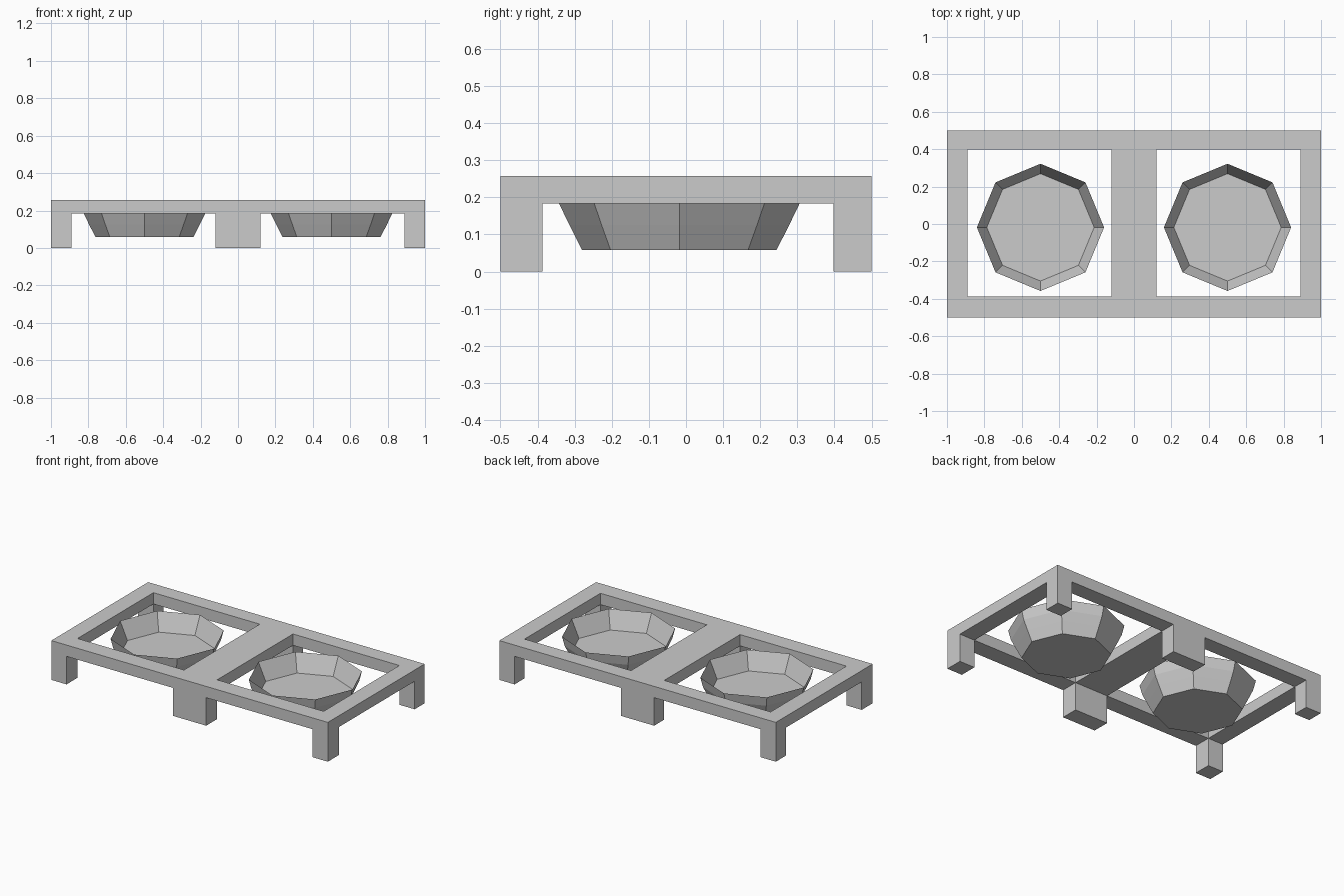
import bpy, bmesh
from math import cos, sin, pi

if "Cube" in bpy.data.objects:
    bpy.data.objects.remove(bpy.data.objects["Cube"])

XS = [-1, -0.89, -0.12, 0.12, 0.89, 1]
YS = [-0.5, -0.387, 0.397, 0.5]
ZS = [0, 0.183, 0.257]


def finish(bm, name):
    mesh = bpy.data.meshes.new(name)
    bm.to_mesh(mesh)
    bm.free()
    obj = bpy.data.objects.new(name, mesh)
    bpy.context.collection.objects.link(obj)
    return obj


def solid(i, j, k):
    """Grid cell filled: rails and cross bars on top, six legs below."""
    if not (0 <= i < 5 and 0 <= j < 3 and 0 <= k < 2):
        return False
    bar, rail = i % 2 == 0, j % 2 == 0
    return (bar or rail) if k else (bar and rail)


# Stand: one welded shell made of the outer faces of the filled cells
bm = bmesh.new()
for i in range(5):
    for j in range(3):
        for k in range(2):
            if not solid(i, j, k):
                continue
            cell = (i, j, k)
            for axis in range(3):
                for side in (0, 1):
                    n = list(cell)
                    n[axis] += 1 if side else -1
                    if solid(*n):
                        continue
                    ring = []
                    for a, b in ((0, 0), (1, 0), (1, 1), (0, 1)):
                        p = list(cell)
                        p[axis] += side
                        p[(axis + 1) % 3] += a
                        p[(axis + 2) % 3] += b
                        ring.append(bm.verts.new((XS[p[0]], YS[p[1]], ZS[p[2]])))
                    bm.faces.new(ring if side else ring[::-1])
bmesh.ops.remove_doubles(bm, verts=bm.verts, dist=1e-5)
bmesh.ops.dissolve_limit(bm, angle_limit=0.01, verts=bm.verts, edges=bm.edges)
bmesh.ops.recalc_face_normals(bm, faces=bm.faces)
finish(bm, "feeder_stand")


# Bowls: eight-sided lathe with a thick base and a sharp rim
PROFILE = [(0.262, 0.058), (0.296, 0.125), (0.324, 0.183), (0.34, 0.245), (0.287, 0.13)]
SIDES = 8


def bowl(name, x):
    bm = bmesh.new()
    rings = [[bm.verts.new((r * cos(2 * pi * s / SIDES), r * sin(2 * pi * s / SIDES), z))
              for s in range(SIDES)] for r, z in PROFILE]
    for lo, hi in zip(rings, rings[1:]):
        for s in range(SIDES):
            t = (s + 1) % SIDES
            bm.faces.new((lo[s], lo[t], hi[t], hi[s]))
    bm.faces.new(rings[0][::-1])
    bm.faces.new(rings[-1])
    bmesh.ops.recalc_face_normals(bm, faces=bm.faces)
    finish(bm, name).location = (x, -0.018, 0)


for name, x in (("left_bowl", -0.5), ("right_bowl", 0.5)):
    bowl(name, x)
